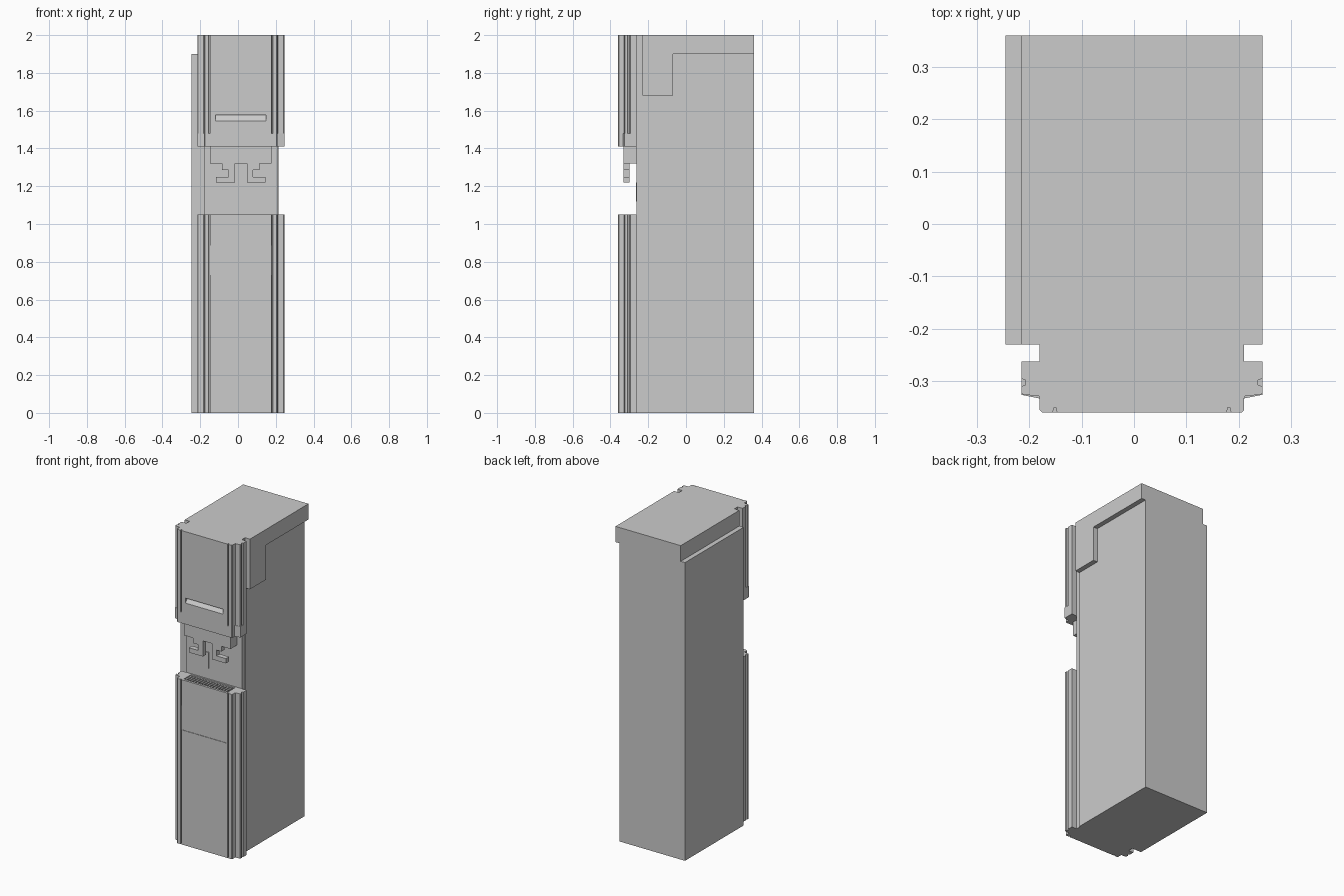
import bpy, bmesh

if "Cube" in bpy.data.objects:
    bpy.data.objects.remove(bpy.data.objects["Cube"])

CX = 0.015  # the front assembly and lid are centred here


def prism(name, pts, lo, hi, place):
    """Extrude a closed 2D outline from lo to hi; place maps (a, b, t) to xyz."""
    bm = bmesh.new()
    a = [bm.verts.new(place(u, v, lo)) for u, v in pts]
    b = [bm.verts.new(place(u, v, hi)) for u, v in pts]
    n = len(pts)
    bm.faces.new(a)
    bm.faces.new(b[::-1])
    for i in range(n):
        bm.faces.new((a[i], b[i], b[(i + 1) % n], a[(i + 1) % n]))
    bmesh.ops.recalc_face_normals(bm, faces=bm.faces)
    me = bpy.data.meshes.new(name)
    bm.to_mesh(me)
    bm.free()
    ob = bpy.data.objects.new(name, me)
    bpy.context.collection.objects.link(ob)
    return ob


def box(name, x0, x1, y0, y1, z0, z1):
    return prism(name, [(x0, y0), (x1, y0), (x1, y1), (x0, y1)], z0, z1,
                 lambda u, v, t: (u, v, t))


def front_section(name, half, z0, z1):
    """Vertical extrusion of a mirrored half cross-section (offset, y)."""
    pts = half + [(-x, y) for x, y in reversed(half)]
    return prism(name, pts, z0, z1, lambda u, v, t: (CX + u, v, t))


def cut(ob, cutter):
    mod = ob.modifiers.new("cut", 'BOOLEAN')
    mod.operation = 'DIFFERENCE'
    mod.solver = 'EXACT'
    mod.object = cutter
    cutter.hide_render = True
    bpy.context.view_layer.objects.active = ob
    bpy.ops.object.modifier_apply(modifier=mod.name)
    bpy.data.objects.remove(cutter)


# cabinet, lid and hinge side block
box("cabinet_body", -0.245, 0.215, -0.23, 0.36, 0, 1.9)
box("top_lid", -0.215, 0.245, -0.23, 0.36, 1.9, 2.0)
box("side_block", 0.215, 0.245, -0.23, -0.07, 1.68, 1.9)

# stepped front cross-sections: grooved for doors, plain for trim
base = [(0.195, -0.23), (0.195, -0.262), (0.23, -0.262)]
plain = base + [(0.23, -0.326), (0.195, -0.333), (0.195, -0.355), (0.19, -0.36)]
grooved = base + [(0.23, -0.295), (0.222, -0.298), (0.222, -0.307), (0.23, -0.31),
                  (0.23, -0.322), (0.226, -0.326), (0.197, -0.328), (0.195, -0.333),
                  (0.195, -0.355), (0.19, -0.36), (0.17, -0.36), (0.168, -0.35),
                  (0.164, -0.35), (0.162, -0.36)]

lower_door = front_section("lower_door", grooved, 0, 0.89)
drip_tray = front_section("drip_tray", grooved, 0.89, 1.05)
front_section("middle_trim", plain, 1.41, 1.48)
upper_door = front_section("upper_door", grooved, 1.48, 2.0)

# shallow label panel recess on the lower door
cut(lower_door, box("panel_cutter", CX - 0.162, CX + 0.162, -0.4, -0.357, 0.73, 0.885))

# sloped finger pull in the upper door
cut(upper_door, prism("handle_cutter",
                      [(-0.38, 1.545), (-0.36, 1.545), (-0.335, 1.577), (-0.38, 1.577)],
                      CX - 0.133, CX + 0.133, lambda u, v, t: (t, u, v)))

# drip basin with grille bars
cut(drip_tray, box("basin_cutter", CX - 0.155, CX + 0.155, -0.345, -0.272, 1.025, 1.1))
for i in range(16):
    x = CX - 0.15 + i * 0.02
    box("grille_bar", x - 0.005, x + 0.005, -0.346, -0.271, 1.037, 1.044)
for y in (-0.328, -0.29):
    box("grille_cross_bar", CX - 0.156, CX + 0.156, y - 0.004, y + 0.004, 1.031, 1.038)

# dispensing niche: back panel, tap housing, small plate
box("niche_back", CX - 0.195, CX + 0.195, -0.262, -0.23, 1.05, 1.41)
box("tap_housing", CX - 0.163, CX + 0.163, -0.33, -0.262, 1.32, 1.41)
box("niche_plate", -0.12, -0.02, -0.266, -0.262, 1.12, 1.22)

# mirrored pair of taps with C-shaped outline
tap = [(0.032, 1.32), (0.1, 1.32), (0.1, 1.287), (0.065, 1.287), (0.065, 1.25),
       (0.131, 1.25), (0.131, 1.22), (0.032, 1.22)]
for side, label in ((-1, "left_tap"), (1, "right_tap")):
    prism(label, tap, -0.33, -0.298, lambda u, v, t: (CX + side * u, t, v))
